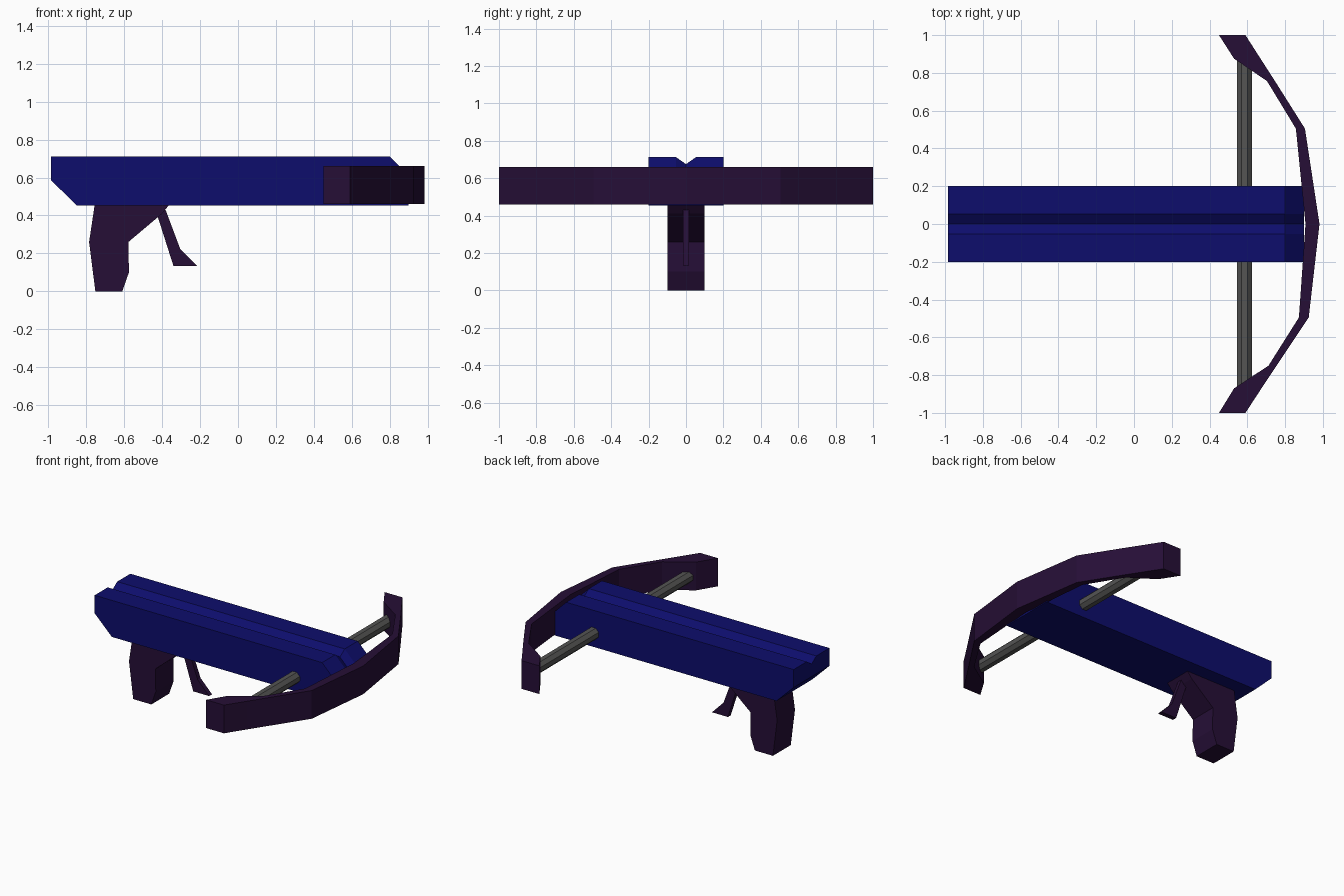
import bpy
import bmesh
import math
from mathutils import Vector

cube = bpy.data.objects.get("Cube")
if cube:
    bpy.data.objects.remove(cube, do_unlink=True)


def make_material(name, rgb, roughness=0.6):
    mat = bpy.data.materials.new(name)
    mat.use_nodes = True
    mat.diffuse_color = (*rgb, 1)
    bsdf = mat.node_tree.nodes["Principled BSDF"]
    bsdf.inputs["Base Color"].default_value = (*rgb, 1)
    bsdf.inputs["Roughness"].default_value = roughness
    return mat


BLUE = make_material("deep blue", (0.004, 0.004, 0.15))
PURPLE = make_material("dark purple", (0.019, 0.0045, 0.037))
GREY = make_material("dark grey", (0.09, 0.09, 0.088))


def finish(bm, name, mat):
    bmesh.ops.recalc_face_normals(bm, faces=bm.faces)
    mesh = bpy.data.meshes.new(name)
    bm.to_mesh(mesh)
    bm.free()
    mesh.materials.append(mat)
    obj = bpy.data.objects.new(name, mesh)
    bpy.context.collection.objects.link(obj)
    return obj


def loft(name, rings, mat):
    """Skin a row of matching closed rings and cap both ends."""
    bm = bmesh.new()
    rows = [[bm.verts.new(p) for p in ring] for ring in rings]
    n = len(rows[0])
    for a, b in zip(rows, rows[1:]):
        for i in range(n):
            j = (i + 1) % n
            bm.faces.new((a[i], a[j], b[j], b[i]))
    bm.faces.new(rows[0])
    bm.faces.new(rows[-1])
    return finish(bm, name, mat)


def side_plate(name, outline, half_width, mat):
    """Extrude an x-z outline evenly to both sides of the centre plane."""
    rings = [[(x, y, z) for x, z in outline] for y in (-half_width, half_width)]
    return loft(name, rings, mat)


# Stock: one grooved section carried along x, bevelled at both ends
def stock_ring(x, bottom, top):
    section = [(-0.2, bottom), (0.2, bottom), (0.2, top), (0.053, top),
               (0, top - 0.037), (-0.053, top), (-0.2, top)]
    return [(x, y, z) for y, z in section]


stations = [(-0.985, 0.585, 0.712), (-0.85, 0.453, 0.712),
            (0.80, 0.453, 0.712), (0.90, 0.453, 0.612)]
loft("stock", [stock_ring(*s) for s in stations], BLUE)

# Bow limbs: (y, inner x, outer x) stations swept from tip to tip
bow = [(-1.0, -1.0, 0.45, 0.59), (-0.87, -0.87, 0.53, 0.675),
       (-0.75, -0.75, 0.712, 0.755), (-0.495, -0.495, 0.873, 0.925),
       (0, 0, 0.908, 0.982), (0.505, 0.505, 0.857, 0.905),
       (0.757, 0.757, 0.704, 0.746), (0.875, 0.875, 0.53, 0.67),
       (1.0, 1.0, 0.45, 0.59)]
loft("bow", [[(xi, yi, 0.46), (xo, yo, 0.46), (xo, yo, 0.66), (xi, yi, 0.66)]
             for yi, yo, xi, xo in bow], PURPLE)

# Bowstring: eight-sided bar passing through the stock
radius = 0.043
bar = [(0.585 + radius * math.cos(a), 0.55 + radius * math.sin(a))
       for a in [math.pi / 8 + k * math.pi / 4 for k in range(8)]]
side_plate("bowstring", bar, 0.87, GREY)

# Grip and trigger
side_plate("grip", [(-0.755, 0.46), (-0.785, 0.26), (-0.752, 0), (-0.61, 0),
                    (-0.575, 0.10), (-0.578, 0.26), (-0.40, 0.41), (-0.36, 0.46)],
           0.1, PURPLE)
side_plate("trigger", [(-0.422, 0.39), (-0.34, 0.133), (-0.215, 0.133),
                       (-0.305, 0.225), (-0.382, 0.43)], 0.016, PURPLE)
